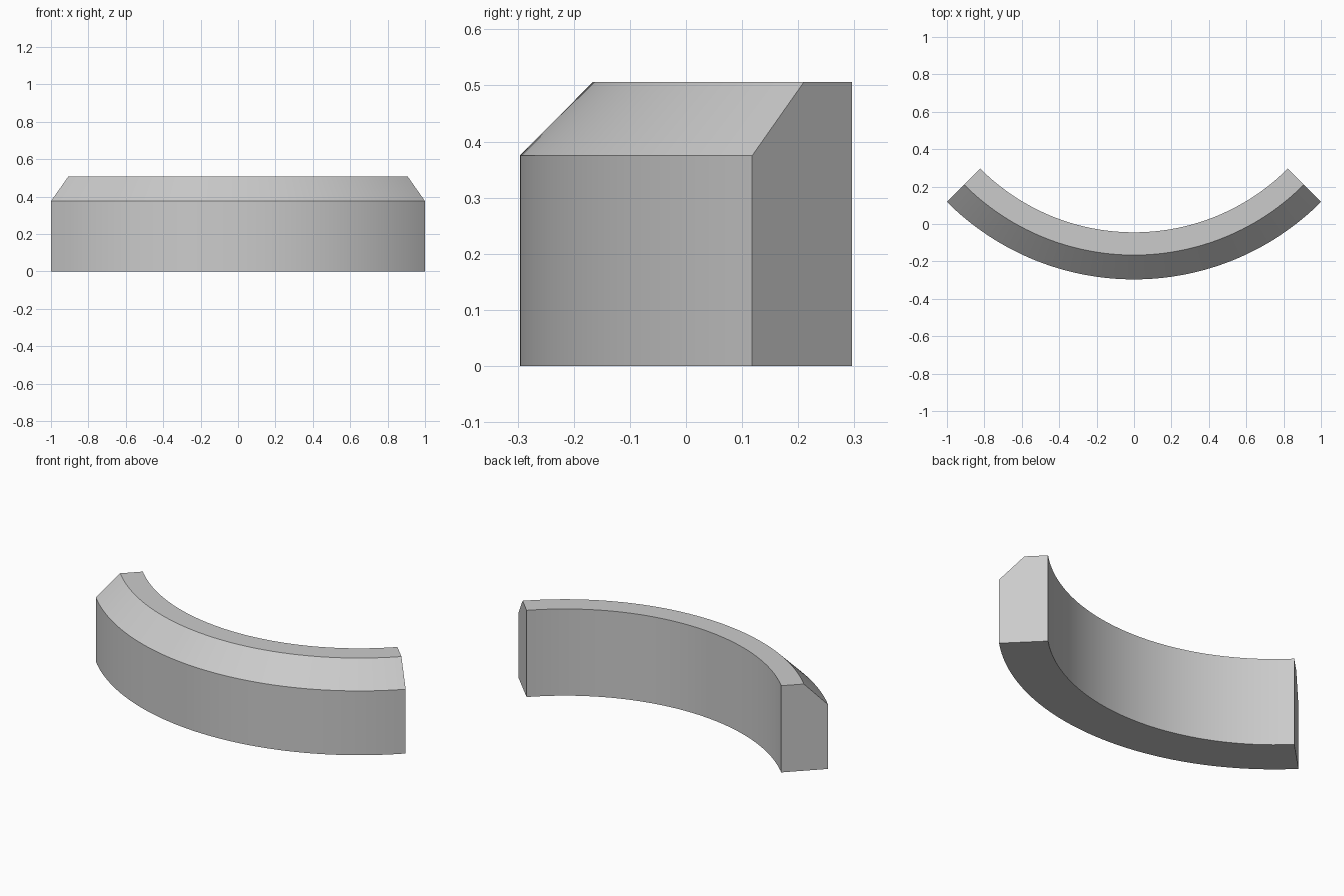
import bpy, bmesh
from math import sin, cos, pi, radians

if "Cube" in bpy.data.objects:
    bpy.data.objects.remove(bpy.data.objects["Cube"])

# Cross-section (radius, height) swept through a quarter turn
R = 2 ** 0.5
CENTRE_Y = 1.118
SEGMENTS = 64
profile = [(1.1625, 0), (R, 0), (R, 0.375), (1.284, 0.506), (1.1625, 0.506)]

bm = bmesh.new()
rings = []
for i in range(SEGMENTS + 1):
    a = -pi / 4 + pi / 2 * i / SEGMENTS
    rings.append([bm.verts.new((r * sin(a), CENTRE_Y - r * cos(a), z))
                  for r, z in profile])

# Swept sides
n = len(profile)
for a, b in zip(rings, rings[1:]):
    for j in range(n):
        k = (j + 1) % n
        bm.faces.new((a[j], a[k], b[k], b[j]))

# End caps
bm.faces.new(rings[0])
bm.faces.new(rings[-1])
bmesh.ops.recalc_face_normals(bm, faces=bm.faces[:])

mesh = bpy.data.meshes.new("curved_block")
bm.to_mesh(mesh)
bm.free()
block = bpy.data.objects.new("curved_block", mesh)
bpy.context.collection.objects.link(block)

# Smooth along the arc, crisp chamfer and ends
bpy.context.view_layer.objects.active = block
block.select_set(True)
bpy.ops.object.shade_smooth_by_angle(angle=radians(30))
